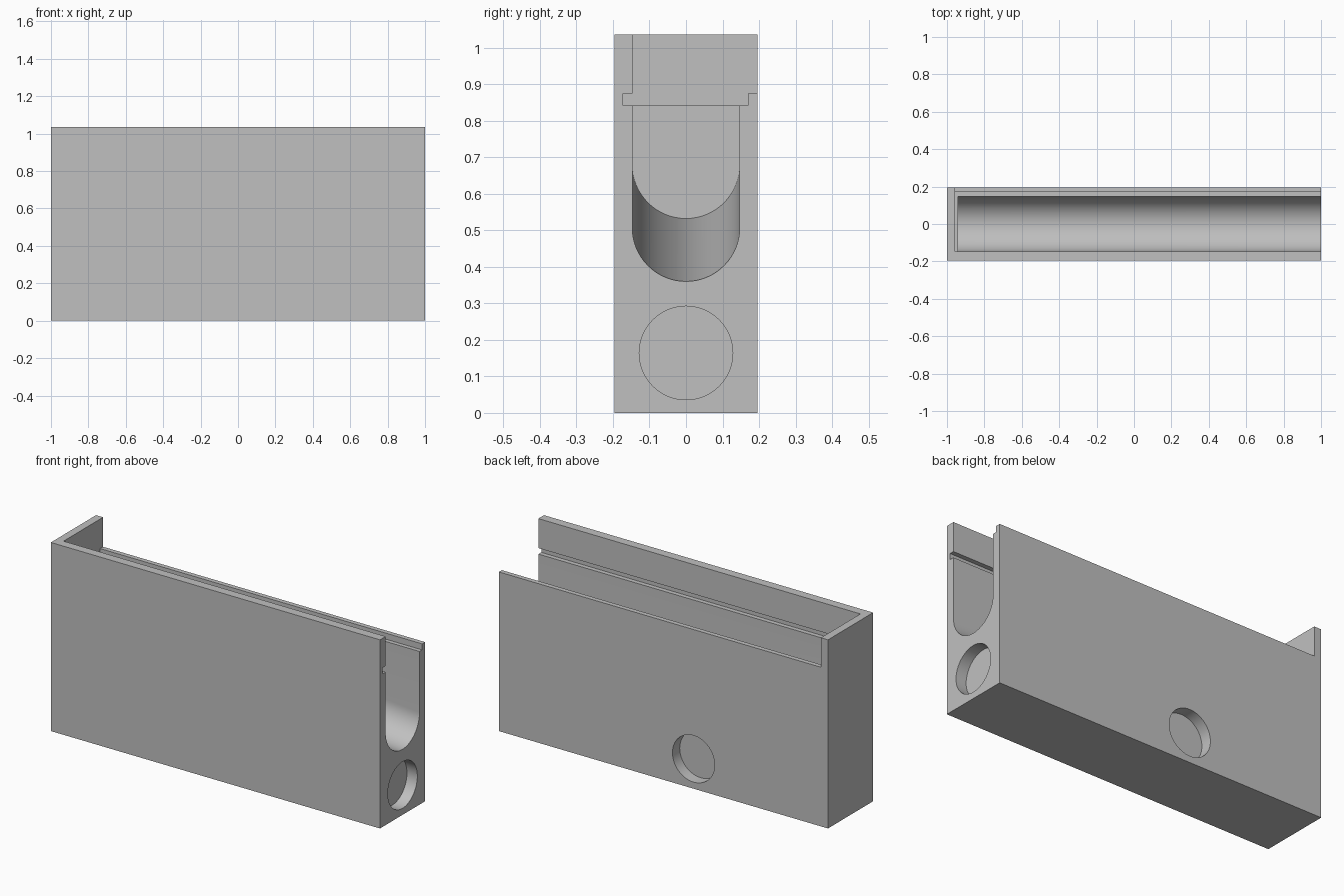
import bpy, bmesh, math
from mathutils import Matrix

cube = bpy.data.objects.get("Cube")
if cube:
    bpy.data.objects.remove(cube, do_unlink=True)

HALF_Y, TOP = 0.196, 1.036
CHANNEL_R = 0.147

grey = bpy.data.materials.new("plain grey")
grey.use_nodes = True
colour = (0.53, 0.53, 0.53, 1)
grey.diffuse_color = colour
grey.node_tree.nodes["Principled BSDF"].inputs["Base Color"].default_value = colour


def make_object(name, bm):
    bmesh.ops.recalc_face_normals(bm, faces=bm.faces)
    mesh = bpy.data.meshes.new(name)
    bm.to_mesh(mesh)
    bm.free()
    mesh.materials.append(grey)
    obj = bpy.data.objects.new(name, mesh)
    bpy.context.collection.objects.link(obj)
    return obj


def loft(name, x0, section0, x1, section1=None):
    """Solid between two (y, z) sections along x."""
    bm = bmesh.new()
    a = [bm.verts.new((x0, y, z)) for y, z in section0]
    b = [bm.verts.new((x1, y, z)) for y, z in section1 or section0]
    bm.faces.new(a)
    bm.faces.new(b)
    for i in range(len(a)):
        j = (i + 1) % len(a)
        bm.faces.new((a[i], a[j], b[j], b[i]))
    return make_object(name, bm)


def disc(name, centre, axis, radius, depth):
    bm = bmesh.new()
    turn = Matrix.Rotation(math.pi / 2, 4, "Y" if axis == "x" else "X")
    bmesh.ops.create_cone(bm, cap_ends=True, segments=64, radius1=radius, radius2=radius,
                          depth=depth, matrix=Matrix.Translation(centre) @ turn)
    return make_object(name, bm)


def u_section(bottom, top=0.86, steps=32):
    """Round-bottomed channel section."""
    centre = bottom + CHANNEL_R
    arc = [math.pi * (1 + i / steps) for i in range(steps + 1)]
    points = [(CHANNEL_R * math.cos(t), centre + CHANNEL_R * math.sin(t)) for t in arc]
    return points + [(CHANNEL_R, top), (-CHANNEL_R, top)]


# Main block
body = loft("trough_body", -1, [(-HALF_Y, 0), (HALF_Y, 0), (HALF_Y, TOP), (-HALF_Y, TOP)], 1)

# Lid slot: groove in the front wall, stepped lip and lowered wall at the back
slot = [(-0.172, 0.841), (0.17, 0.841), (0.17, 0.874), (0.3, 0.874),
        (0.3, 1.1), (-CHANNEL_R, 1.1), (-CHANNEL_R, 0.874), (-0.172, 0.874)]

# Channel floor slopes down towards the open end
far_x, far_z, slope = -0.94, 0.532, -0.0887
end_x = 1.05
cutters = [
    loft("lid_slot_cutter", -0.957, slot, 1.1),
    loft("channel_cutter", far_x, u_section(far_z),
         end_x, u_section(far_z + slope * (end_x - far_x))),
    disc("end_recess_cutter", (1, 0, 0.164), "x", 0.128, 0.126),
    disc("back_recess_cutter", (-0.183, HALF_Y, 0.164), "y", 0.128, 0.126),
]

bpy.context.view_layer.objects.active = body
for cutter in cutters:
    cutter.hide_render = True
    mod = body.modifiers.new(cutter.name, "BOOLEAN")
    mod.operation, mod.solver, mod.object = "DIFFERENCE", "EXACT", cutter
    bpy.ops.object.modifier_apply(modifier=mod.name)
    bpy.data.objects.remove(cutter, do_unlink=True)

# Smooth curved walls, sharp edges kept
bpy.ops.object.select_all(action="DESELECT")
body.select_set(True)
bpy.ops.object.shade_smooth_by_angle(angle=math.radians(30))
